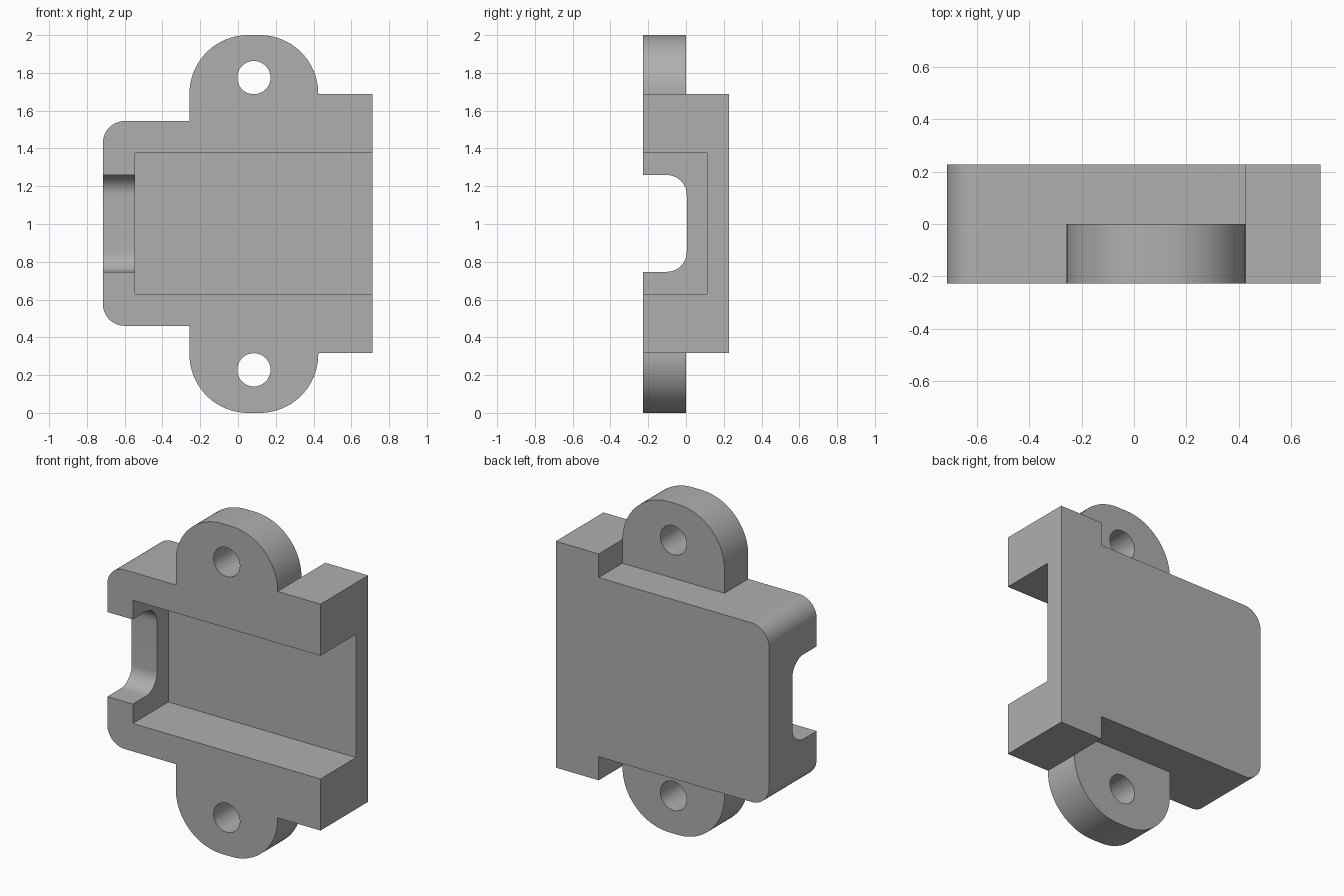
import bpy, bmesh, math
from mathutils import Vector

cube = bpy.data.objects.get("Cube")
if cube:
    bpy.data.objects.remove(cube, do_unlink=True)

grey = bpy.data.materials.new("plain grey")
grey.use_nodes = True
grey.diffuse_color = (0.43, 0.43, 0.43, 1)
grey.node_tree.nodes["Principled BSDF"].inputs["Base Color"].default_value = (0.43, 0.43, 0.43, 1)

FRONT, BACK = -0.228, 0.228
LEFT, RIGHT = -0.715, 0.712
MID = 1.003                     # height of the body's centre line
LUG_X, LUG_HALF = 0.084, 0.341


def rounded(corners, steps=16):
    """Outline from (u, v, radius) corners, each rounded by a tangent arc."""
    pts = []
    for i, (u, v, r) in enumerate(corners):
        p = Vector((u, v))
        if not r:
            pts.append(p)
            continue
        a = (Vector(corners[i - 1][:2]) - p).normalized()
        b = (Vector(corners[(i + 1) % len(corners)][:2]) - p).normalized()
        centre = p + (a + b) * r        # all corners are square
        for k in range(steps + 1):
            t = math.pi / 2 * k / steps
            pts.append(centre - b * r * math.cos(t) - a * r * math.sin(t))
    return pts


def extrude(name, outline, lo, hi, axis="y"):
    """Solid made by sweeping an outline along y (outline xz) or x (outline yz)."""
    bm = bmesh.new()
    place = (lambda p, d: (p.x, d, p.y)) if axis == "y" else (lambda p, d: (d, p.x, p.y))
    face = bm.faces.new([bm.verts.new(place(p, lo)) for p in outline])
    ext = bmesh.ops.extrude_face_region(bm, geom=[face])
    shift = Vector(place(Vector((0, 0)), hi - lo))
    bmesh.ops.translate(bm, vec=shift,
                        verts=[g for g in ext["geom"] if isinstance(g, bmesh.types.BMVert)])
    bmesh.ops.recalc_face_normals(bm, faces=bm.faces)
    mesh = bpy.data.meshes.new(name)
    bm.to_mesh(mesh)
    bm.free()
    mesh.materials.append(grey)
    obj = bpy.data.objects.new(name, mesh)
    bpy.context.collection.objects.link(obj)
    return obj


def combine(target, other, operation):
    mod = target.modifiers.new(operation.lower(), "BOOLEAN")
    mod.operation, mod.solver, mod.object = operation, "EXACT", other
    bpy.context.view_layer.objects.active = target
    bpy.ops.object.modifier_apply(modifier=mod.name)
    bpy.data.objects.remove(other, do_unlink=True)


# Main block: rounded left end, taller flange on the right
low, high, step = MID - 0.542, MID + 0.542, LUG_X + LUG_HALF
housing = extrude("mounting_housing", rounded([
    (LEFT, low, 0.115), (step, low, 0), (step, MID - 0.685, 0), (RIGHT, MID - 0.685, 0),
    (RIGHT, MID + 0.685, 0), (step, MID + 0.685, 0), (step, high, 0), (LEFT, high, 0.115)]),
    FRONT, BACK)

# Screw lugs above and below, half as deep as the block
for side, root, tip in (("upper", 1.46, 2.0), ("lower", 0.54, 0.0)):
    lug = extrude(side + "_lug", rounded([
        (LUG_X - LUG_HALF, root, 0), (LUG_X + LUG_HALF, root, 0),
        (LUG_X + LUG_HALF, tip, 0.31), (LUG_X - LUG_HALF, tip, 0.31)], 24), FRONT, 0.0)
    combine(housing, lug, "UNION")

# Pocket open at the front and right
pocket = extrude("pocket_cutter", rounded([
    (-0.545, MID - 0.373, 0), (1, MID - 0.373, 0),
    (1, MID + 0.373, 0), (-0.545, MID + 0.373, 0)]), -0.5, 0.112)
combine(housing, pocket, "DIFFERENCE")

# Cable notch through the left wall
notch = extrude("notch_cutter", rounded([
    (-0.5, MID - 0.256, 0), (0.004, MID - 0.256, 0.105),
    (0.004, MID + 0.256, 0.105), (-0.5, MID + 0.256, 0)]), -1, -0.4, "x")
combine(housing, notch, "DIFFERENCE")

# Screw holes
for z in (0.228, 1.775):
    r = 0.088
    hole = extrude("hole_cutter", rounded([
        (LUG_X - r, z - r, r), (LUG_X + r, z - r, r),
        (LUG_X + r, z + r, r), (LUG_X - r, z + r, r)], 10), -0.5, 0.1)
    bm = bmesh.new()
    bm.from_mesh(hole.data)
    bmesh.ops.remove_doubles(bm, verts=bm.verts, dist=0.0005)
    bm.to_mesh(hole.data)
    bm.free()
    combine(housing, hole, "DIFFERENCE")

# Smooth arcs, sharp edges
bpy.ops.object.select_all(action="DESELECT")
housing.select_set(True)
bpy.context.view_layer.objects.active = housing
bpy.ops.object.shade_smooth_by_angle(angle=math.radians(30))
